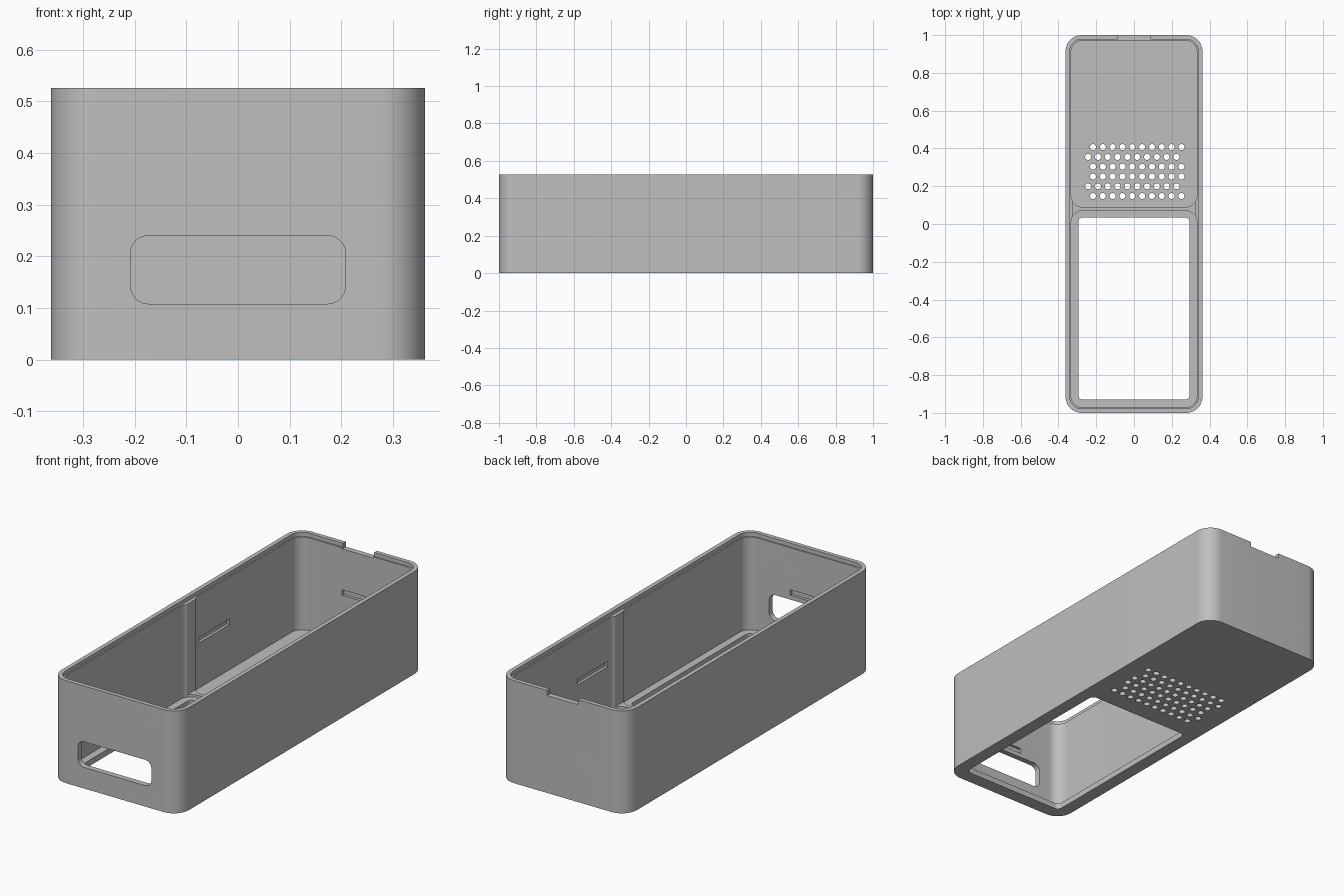
import bpy, bmesh, math

if "Cube" in bpy.data.objects:
    bpy.data.objects.remove(bpy.data.objects["Cube"], do_unlink=True)

W, H = 0.362, 0.526          # half width, height
FLOOR, WALL = 0.03, 0.029
IN_X, IN_Y = W - WALL, 1 - WALL


def outline(u0, u1, v0, v1, r, steps=12):
    """Rounded rectangle, counter-clockwise."""
    if r == 0:
        return [(u0, v0), (u1, v0), (u1, v1), (u0, v1)]
    pts = []
    centres = [(u1 - r, v1 - r), (u0 + r, v1 - r), (u0 + r, v0 + r), (u1 - r, v0 + r)]
    for q, (cu, cv) in enumerate(centres):
        for i in range(steps + 1):
            a = math.pi / 2 * (q + i / steps)
            pts.append((cu + r * math.cos(a), cv + r * math.sin(a)))
    return pts


def prism(bm, pts, a, b, axis="z"):
    """Extrude an outline from a to b along z or y."""
    def place(p, t):
        return (p[0], p[1], t) if axis == "z" else (p[0], t, p[1])
    low = [bm.verts.new(place(p, a)) for p in pts]
    high = [bm.verts.new(place(p, b)) for p in pts]
    faces = [bm.faces.new(low[::-1]), bm.faces.new(high)]
    for i in range(len(pts)):
        j = (i + 1) % len(pts)
        faces.append(bm.faces.new((low[i], low[j], high[j], high[i])))
    bmesh.ops.recalc_face_normals(bm, faces=faces)


def make(name, parts):
    bm = bmesh.new()
    for part in parts:
        prism(bm, *part)
    mesh = bpy.data.meshes.new(name)
    bm.to_mesh(mesh)
    bm.free()
    ob = bpy.data.objects.new(name, mesh)
    bpy.context.collection.objects.link(ob)
    return ob


def box(x0, x1, y0, y1, z0, z1):
    return (outline(x0, x1, y0, y1, 0), z0, z1)


def cut(target, parts):
    cutter = make("cutter", parts)
    cutter.hide_render = True
    mod = target.modifiers.new("cut", "BOOLEAN")
    mod.operation, mod.solver, mod.object = "DIFFERENCE", "EXACT", cutter
    bpy.context.view_layer.update()
    mesh = bpy.data.meshes.new_from_object(
        target.evaluated_get(bpy.context.evaluated_depsgraph_get()))
    target.modifiers.clear()
    target.data = mesh
    bpy.data.objects.remove(cutter, do_unlink=True)


# Outer shell
case = make("open_case", [(outline(-W, W, -1, 1, 0.085), 0, H)])

# Rear and front compartments, with a low rib left between them
cut(case, [(outline(-IN_X, IN_X, 0.09, IN_Y, 0.06), FLOOR, 1),
           (outline(-IN_X, IN_X, -IN_Y, 0.07, 0.06), FLOOR, 1)])
cut(case, [box(-0.322, 0.322, 0.01, 0.15, FLOOR + 0.012, 1)])

# Stepped lip around the rim
cut(case, [(outline(-0.34, 0.34, -0.978, 0.978, 0.063), H - 0.02, 1)])

# Large floor opening
cut(case, [(outline(-0.295, 0.295, -0.93, 0.035, 0.025), -0.1, 0.1)])

# Rounded port in the front wall
cut(case, [(outline(-0.208, 0.208, 0.108, 0.24, 0.035), -1.1, -0.9, "y")])

# Vent holes in staggered rows
holes = []
for row in range(6):
    y = 0.148 + 0.0518 * row
    shift = -0.026 if row in (1, 4) else 0
    for col in range(10):
        x = -0.217 + 0.052 * col + shift
        ring = [(x + 0.016 * math.cos(a), y + 0.016 * math.sin(a))
                for a in (math.tau * i / 20 for i in range(20))]
        holes.append((ring, -0.1, 0.1))
cut(case, holes)

# Rear rim notch
cut(case, [box(-0.088, 0.088, 0.95, 1.1, H - 0.026, 1)])

# Shallow latch slots inside the walls
D, Z0, Z1 = 0.014, 0.262, 0.29
cut(case, [box(-0.088, 0.088, IN_Y - 0.05, IN_Y + D, Z0, Z1),
           box(-0.088, 0.088, -IN_Y - D, -IN_Y + 0.05, Z0, Z1),
           box(IN_X - 0.05, IN_X + D, 0.16, 0.405, Z0, Z1),
           box(-IN_X - D, -IN_X + 0.05, 0.16, 0.405, Z0, Z1)])

# Single grey plastic
grey = bpy.data.materials.new("grey_plastic")
grey.use_nodes = True
colour = (0.52, 0.52, 0.52, 1)
grey.diffuse_color = colour
grey.node_tree.nodes["Principled BSDF"].inputs["Base Color"].default_value = colour
case.data.materials.clear()
case.data.materials.append(grey)
for poly in case.data.polygons:
    poly.material_index = 0

bpy.ops.object.select_all(action="DESELECT")
case.select_set(True)
bpy.context.view_layer.objects.active = case
bpy.ops.object.shade_smooth_by_angle(angle=math.radians(30))
